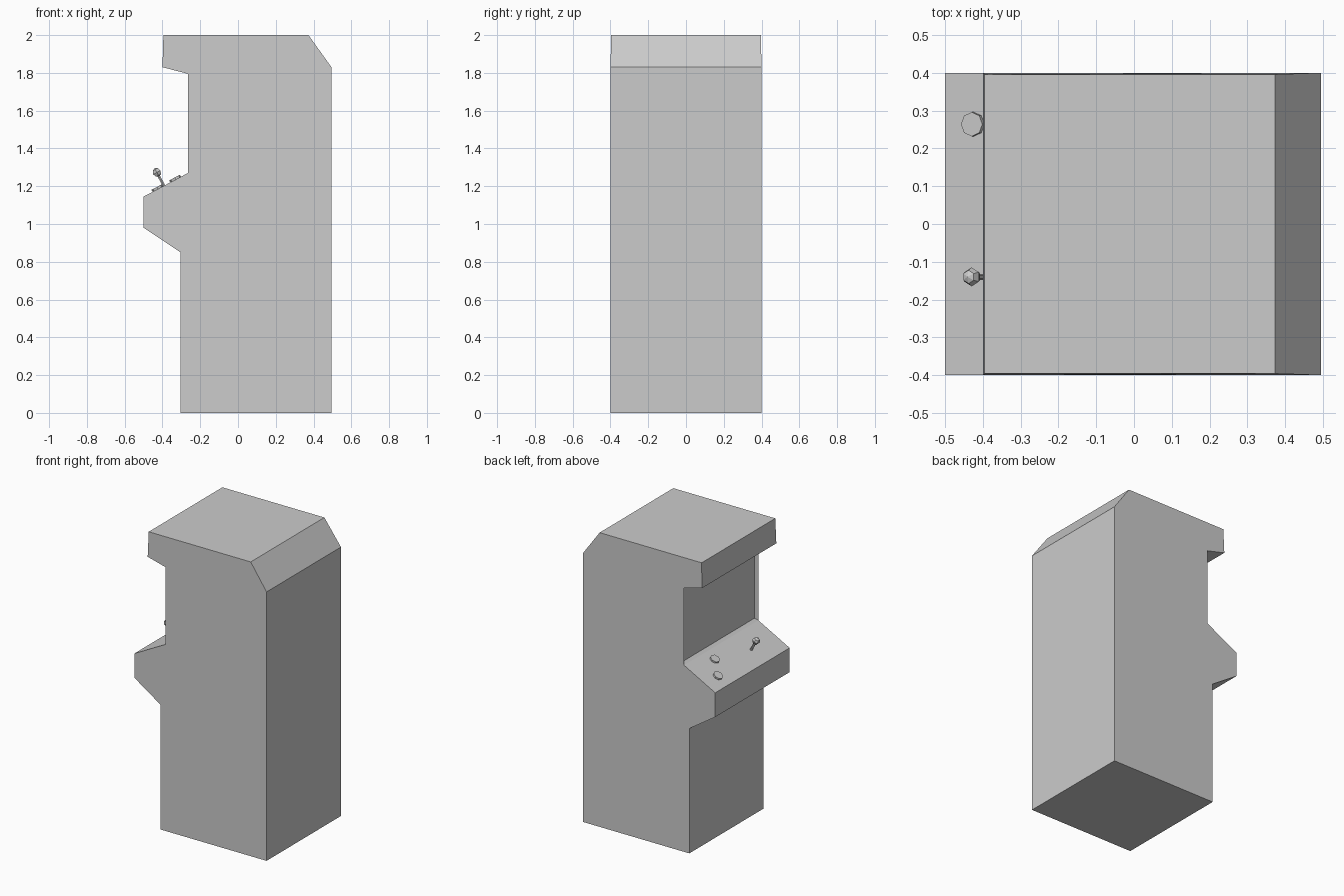
import bpy, bmesh
from math import atan2
from mathutils import Vector, Matrix

if "Cube" in bpy.data.objects:
    bpy.data.objects.remove(bpy.data.objects["Cube"])


def finish(name, bm):
    bmesh.ops.recalc_face_normals(bm, faces=bm.faces)
    mesh = bpy.data.meshes.new(name)
    bm.to_mesh(mesh)
    bm.free()
    obj = bpy.data.objects.new(name, mesh)
    bpy.context.collection.objects.link(obj)
    return obj


# Cabinet: side profile (x, z) extruded across y
profile = [(-0.305, 0), (0.495, 0), (0.495, 1.83), (0.373, 2.0), (-0.395, 2.0),
           (-0.40, 1.83), (-0.265, 1.795), (-0.265, 1.27), (-0.5, 1.145),
           (-0.5, 0.98), (-0.305, 0.85)]
bm = bmesh.new()
sides = []
for s in (-1, 1):
    # the roof is very slightly narrower than the body
    sides.append([bm.verts.new((x, s * (0.396 if z == 2 else 0.4), z)) for x, z in profile])
    bm.faces.new(sides[-1])
walls = []
for i in range(len(profile)):
    j = (i + 1) % len(profile)
    walls.append(bm.faces.new((sides[0][i], sides[0][j], sides[1][j], sides[1][i])))
bmesh.ops.recalc_face_normals(bm, faces=bm.faces)

# Sunken screen with a sloping frame
bmesh.ops.inset_region(bm, faces=[walls[6]], thickness=0.02, depth=-0.02)
finish("cabinet", bm)

# Control panel frame: local z is the panel normal
low, high = Vector((-0.5, 0, 1.145)), Vector((-0.265, 0, 1.27))
tilt = Matrix.Rotation(-atan2(high.z - low.z, high.x - low.x), 4, 'Y')


def on_panel(x, y, height):
    point = low.lerp(high, (x - low.x) / (high.x - low.x))
    point.y = y
    return Matrix.Translation(point) @ tilt @ Matrix.Translation((0, 0, height))


def cylinder(name, x, y, radius, length, sides):
    b = bmesh.new()
    bmesh.ops.create_cone(b, cap_ends=True, segments=sides, radius1=radius, radius2=radius,
                          depth=length, matrix=on_panel(x, y, length / 2))
    return finish(name, b)


# Buttons
cylinder("button_front", -0.424, 0.264, 0.032, 0.012, 8)
cylinder("button_rear", -0.33, 0.165, 0.032, 0.012, 8)

# Joystick
cylinder("joystick_shaft", -0.392, -0.14, 0.008, 0.07, 6)
bm = bmesh.new()
bmesh.ops.create_uvsphere(bm, u_segments=6, v_segments=4, radius=0.025,
                          matrix=on_panel(-0.392, -0.14, 0.08))
finish("joystick_knob", bm)
